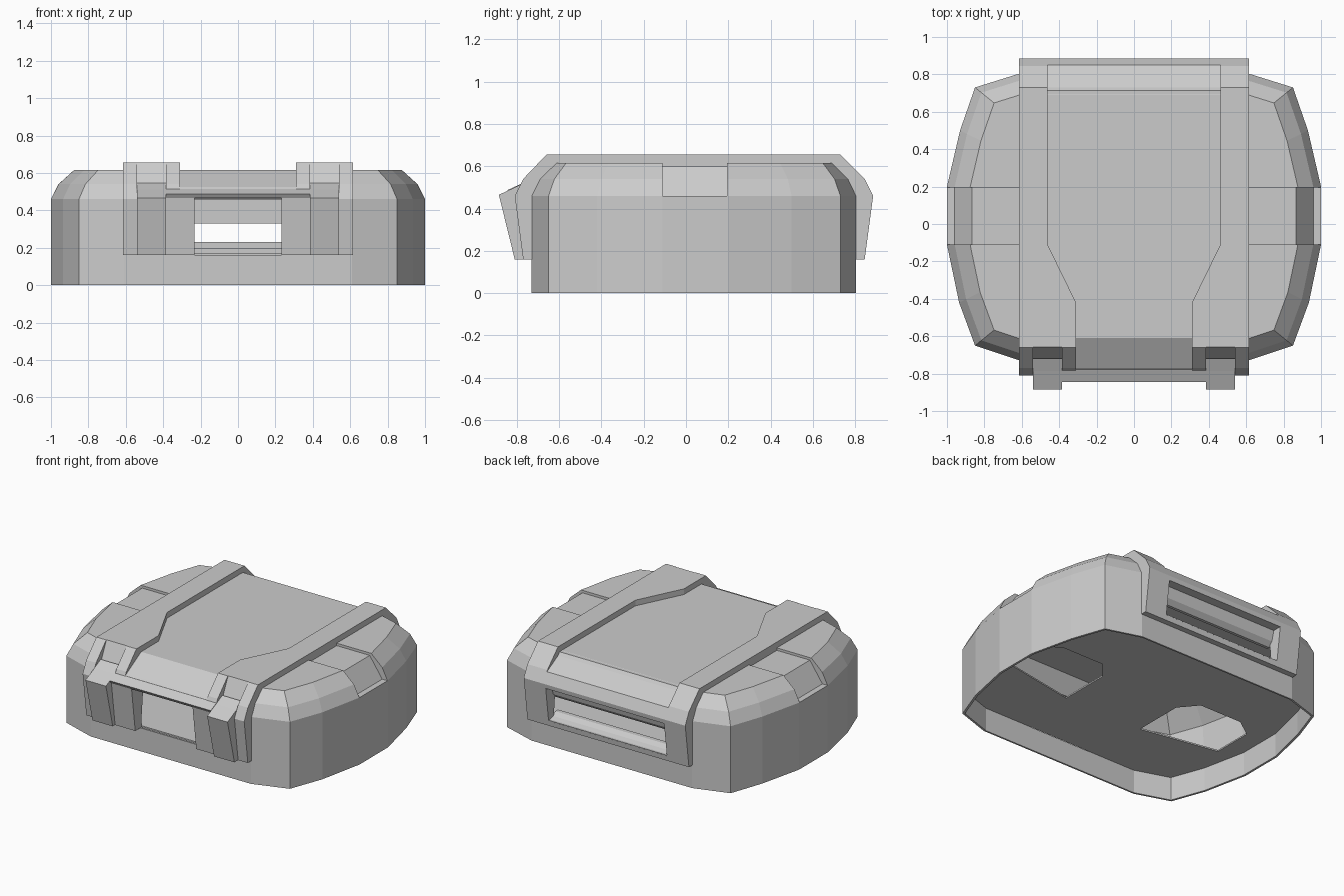
import bpy, bmesh
from mathutils import Vector

if "Cube" in bpy.data.objects:
    bpy.data.objects.remove(bpy.data.objects["Cube"])


def finish(name, bm):
    bmesh.ops.recalc_face_normals(bm, faces=bm.faces)
    me = bpy.data.meshes.new(name)
    bm.to_mesh(me)
    bm.free()
    ob = bpy.data.objects.new(name, me)
    bpy.context.collection.objects.link(ob)
    return ob


def loft(name, rings):
    """Closed solid through rings of matching points."""
    bm = bmesh.new()
    loops = [[bm.verts.new(p) for p in r] for r in rings]
    n = len(loops[0])
    for a, b in zip(loops, loops[1:]):
        for i in range(n):
            j = (i + 1) % n
            bm.faces.new((a[i], a[j], b[j], b[i]))
    bm.faces.new(loops[0])
    bm.faces.new(loops[-1])
    return finish(name, bm)


def prism(name, pts, axis, lo, hi):
    """Extrude a 2D profile along an axis; points are the remaining axes in order."""
    def place(p, d):
        v = list(p)
        v.insert('xyz'.index(axis), d)
        return Vector(v)
    return loft(name, [[place(p, d) for p in pts] for d in (lo, hi)])


def box(name, x0, x1, y0, y1, z0, z1):
    return prism(name, [(x0, y0), (x1, y0), (x1, y1), (x0, y1)], 'z', z0, z1)


def cut(ob, cutters):
    for c in cutters:
        c.hide_render = True
        m = ob.modifiers.new("cut", 'BOOLEAN')
        m.operation = 'DIFFERENCE'
        m.solver = 'EXACT'
        m.object = c
        bpy.context.view_layer.objects.active = ob
        bpy.ops.object.modifier_apply(modifier=m.name)


# footprint, right half from front to back, mirrored to the left
half = [(.61, -.73), (.85, -.65), (.935, -.42), (1, -.11),
        (1, .2), (.93, .5), (.85, .73), (.61, .805)]
outline = half + [(-x, y) for x, y in reversed(half)]
CY = .04


def ring(s, z):
    return [Vector((x * s, CY + (y - CY) * s, z)) for x, y in outline]


body = loft("body_shell", [ring(1, 0), ring(1, .46), ring(.96, .54), ring(.88, .615)])

# saddle over the body: outer rails and sunken middle panel
rail_profile = [(.845, .16), (.885, .46), (.845, .54), (.73, .655), (-.66, .655),
                (-.77, .54), (-.81, .46), (-.77, .16)]
panel_profile = [(.845, .16), (.885, .46), (.85, .53), (.69, .616), (-.61, .616),
                 (-.77, .525), (-.785, .51), (-.78, .46), (-.755, .16)]
rails = prism("rails", rail_profile, 'x', -.614, .614)
panel = prism("middle_panel", panel_profile, 'x', -.462, .462)

# cutters
cavity = loft("cutter_cavity", [ring(.985, -.1), ring(.985, .2), ring(.955, .45), ring(.84, .57)])
channel = [(.462, 1.5), (.462, -.11), (.31, -.42), (.31, -1.5)]
channel += [(-x, y) for x, y in reversed(channel)]
channel_cut = prism("cutter_channel", channel, 'z', -.5, 1)
window = box("cutter_window", -.232, .232, -1.2, -.55, .16, .465)
slot = box("cutter_slot", -.45, .45, .65, 1.2, .2, .43)
front_slope = prism("cutter_front_slope", [(-.605, .7), (-.605, .60), (-.78, .5), (-1, .5), (-1, .7)],
                    'x', -.385, .385)
cutters = [cavity, channel_cut, window, slot, front_slope]
side_cuts, notches, leg_holes = [], [], []
for s in (-1, 1):
    rec = [(.5, .598), (.865, .598), (.96, .46), (1.2, .46), (1.2, .8), (.5, .8)]
    side_cuts.append(prism("cutter_side", [(s * x, z) for x, z in rec], 'y', -.11, .195))
    notches.append(prism("cutter_notch", [(-.65, .67), (-.73, .5), (-1, .46), (-1, .7)],
                         'x', *sorted((s * .385, s * .54))))
    hole = [(.3, -.3), (.85, -.2), (.85, .08), (.72, .17), (.4, .17), (.3, .05)]
    leg_holes.append(prism("cutter_hole", [(s * x, y) for x, y in hole], 'z', 0, .3))

cut(body, [cavity, window, slot, front_slope] + side_cuts + notches)
cut(rails, [channel_cut, cavity] + notches)
cut(panel, [cavity, window, slot] + notches)

# inner floor with two side openings
floor = loft("inner_floor", [ring(.983, .16), ring(.983, .17)])
cut(floor, leg_holes)

# front clip: lugs, window blocks and cross bar
lug = [(-.885, .465), (-.81, .16), (-.74, .16), (-.72, .545), (-.785, .512)]
block = [(-.825, .465), (-.785, .16), (-.74, .16), (-.74, .465)]
for s, side in ((-1, "left"), (1, "right")):
    prism("front_lug_" + side, lug, 'x', *sorted((s * .385, s * .54)))
    prism("window_block_" + side, block, 'x', *sorted((s * .232, s * .385)))
prism("front_bar", [(-.83, .465), (-.845, .487), (-.785, .515), (-.72, .515), (-.74, .465)],
      'x', -.385, .385)

# rear slot louvres
prism("rear_louvre_low", [(.85, .195), (.80, .21), (.77, .23), (.74, .23), (.74, .195)],
      'x', -.455, .455)
prism("rear_louvre_high", [(.82, .435), (.80, .36), (.77, .33), (.75, .33), (.75, .46), (.82, .46)],
      'x', -.455, .455)

for c in cutters + side_cuts + notches + leg_holes:
    bpy.data.objects.remove(c)
